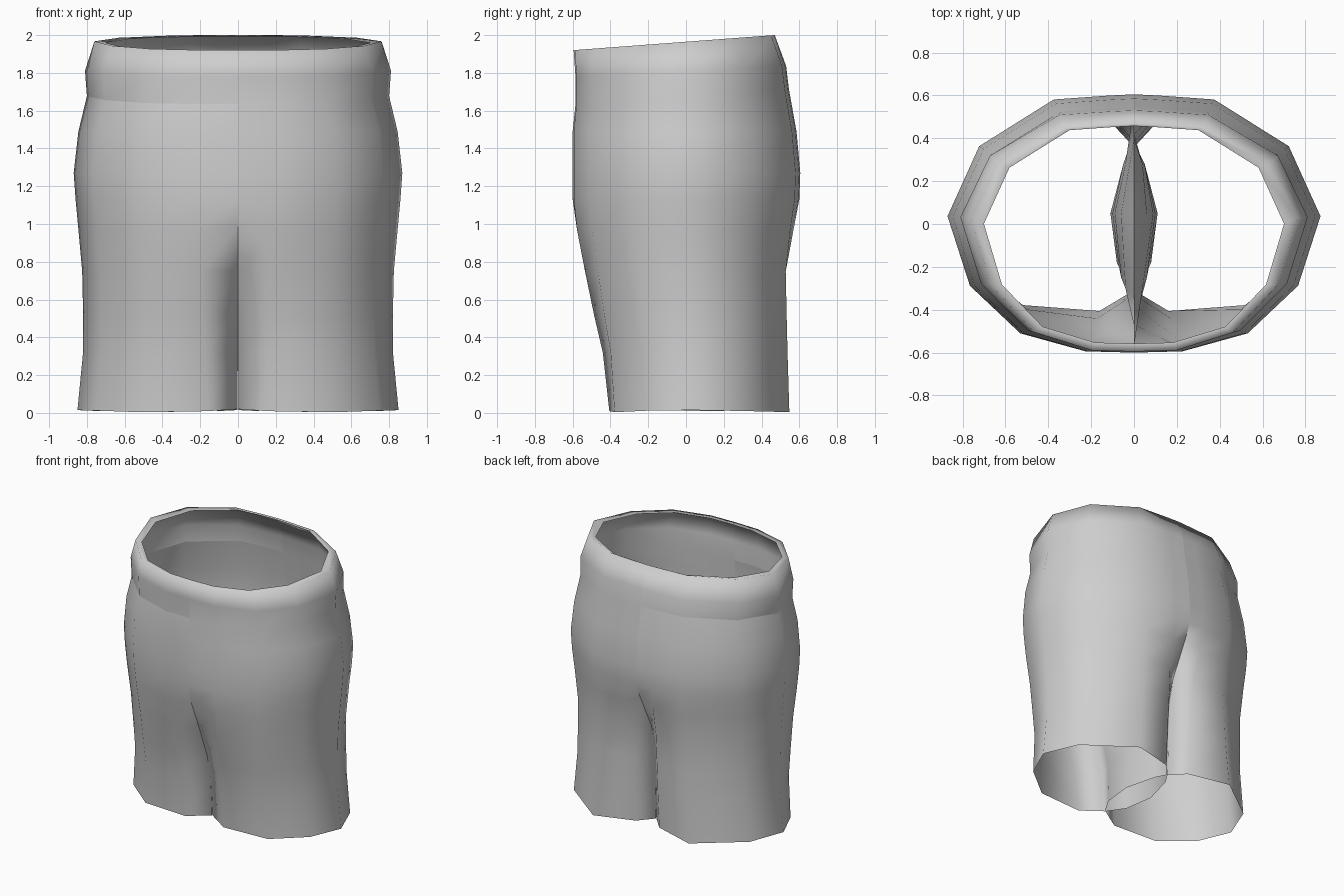
import bpy, bmesh, math

if "Cube" in bpy.data.objects:
    bpy.data.objects.remove(bpy.data.objects["Cube"])

# Half outline from front centre round the side to back centre, as fractions
# of half width and of front / back depth
OUTLINE = [(0, -1), (.26, -.99), (.61, -.85), (.88, -.48),
           (1, .06), (.83, .6), (.43, .96), (.14, .99), (0, 1)]

# Torso rings: height, slope towards the back, half width, front depth, back depth
TORSO = [
    (1.957, .075, .70, .53, .485),    # inner lip of the waist
    (1.965, .075, .76, .595, .47),    # waist rim
    (1.81, .05, .81, .585, .53),
    (1.675, .07, .80, .585, .545),    # bottom of waistband
    (1.49, 0, .845, .60, .585),
    (1.27, 0, .87, .60, .605),
    (1.13, 0, .86, .60, .60),
]
BAND_RING = 3

# Leg rings: the same five values, then back-to-front inner thigh points
LEGS = [
    ((.97, 0, .845, .583, .575),
     [(0, .56, 1.03), (0, .40, .92), (0, .05, .80), (0, -.33, .86), (0, -.57, .99)]),
    ((.75, 0, .825, .54, .55),
     [(.001, .42, .75), (.04, .28, .70), (.06, .05, .68), (.04, -.30, .71), (.001, -.47, .75)]),
    ((.52, 0, .82, .492, .555),
     [(.001, .38, .52), (.05, .28, .5), (.09, .05, .48), (.06, -.25, .5), (.001, -.38, .52)]),
    ((.32, 0, .82, .445, .56),
     [(.001, .37, .32), (.05, .28, .31), (.10, .05, .3), (.07, -.20, .31), (.001, -.33, .32)]),
    ((.01, 0, .85, .41, .57),
     [(.002, .36, .015), (.05, .28, .012), (.11, .05, .01), (.08, -.18, .015), (.002, -.31, .02)]),
]
# Sideways and depth shifts of the outer points reached at the hem
HEM_SHIFT = [(-.06, 0), (0, -.03), (0, 0), (0, 0), (.04, -.05), (.04, 0), (-.02, -.10)]


def outer_points(z, slope, width, front, back):
    pts = []
    for u, v in OUTLINE:
        y = v * (front if v < 0 else back)
        pts.append((u * width, y, z + slope * y))
    return pts


def leg_points(ring, inner):
    # the leg flattens and the seams tuck in towards the hem
    low = 1 - ring[0] / .97
    pts = [(x + dx * low, y + dy * low, z + (.006 * math.cos(7 * x) - .001) * low)
           for (x, y, z), (dx, dy) in zip(outer_points(*ring)[1:-1], HEM_SHIFT)]
    return [inner[-1]] + pts + inner[:-1]


bm = bmesh.new()
for side in (1, -1):
    def ring_verts(pts):
        return [bm.verts.new((side * x, y, z)) for x, y, z in pts]

    def bridge(upper, lower, closed=False):
        count = min(len(upper), len(lower))
        for i in range(count if closed else count - 1):
            j = (i + 1) % count
            quad = [lower[i], lower[j], upper[j], upper[i]]
            bm.faces.new(quad if side > 0 else quad[::-1])

    torso = [ring_verts(outer_points(*r)) for r in TORSO]
    for v in torso[0]:
        v.co.y -= .028
    legs = [ring_verts(leg_points(*r)) for r in LEGS]
    for a, b in zip(torso, torso[1:]):
        bridge(a, b)
    bridge(torso[-1], legs[0])
    for a, b in zip(legs, legs[1:]):
        bridge(a, b, True)

    # stitched lower edge of the waistband on one half
    if side < 0:
        for a, b in zip(torso[BAND_RING], torso[BAND_RING][1:]):
            bm.edges.get((a, b)).smooth = False

# join the halves along the centre seam
bmesh.ops.remove_doubles(bm, verts=[v for v in bm.verts if abs(v.co.x) < 1e-5], dist=1e-4)
for f in bm.faces:
    f.smooth = True
for e in bm.edges:
    if all(abs(v.co.x) < 1e-5 for v in e.verts):
        e.smooth = False

mesh = bpy.data.meshes.new("shorts")
bm.to_mesh(mesh)
bm.free()
shorts = bpy.data.objects.new("shorts", mesh)
bpy.context.collection.objects.link(shorts)

# plain grey cloth
cloth = bpy.data.materials.new("grey cloth")
cloth.diffuse_color = (.62, .62, .62, 1)
cloth.use_nodes = True
cloth.node_tree.nodes["Principled BSDF"].inputs["Base Color"].default_value = cloth.diffuse_color
mesh.materials.append(cloth)
